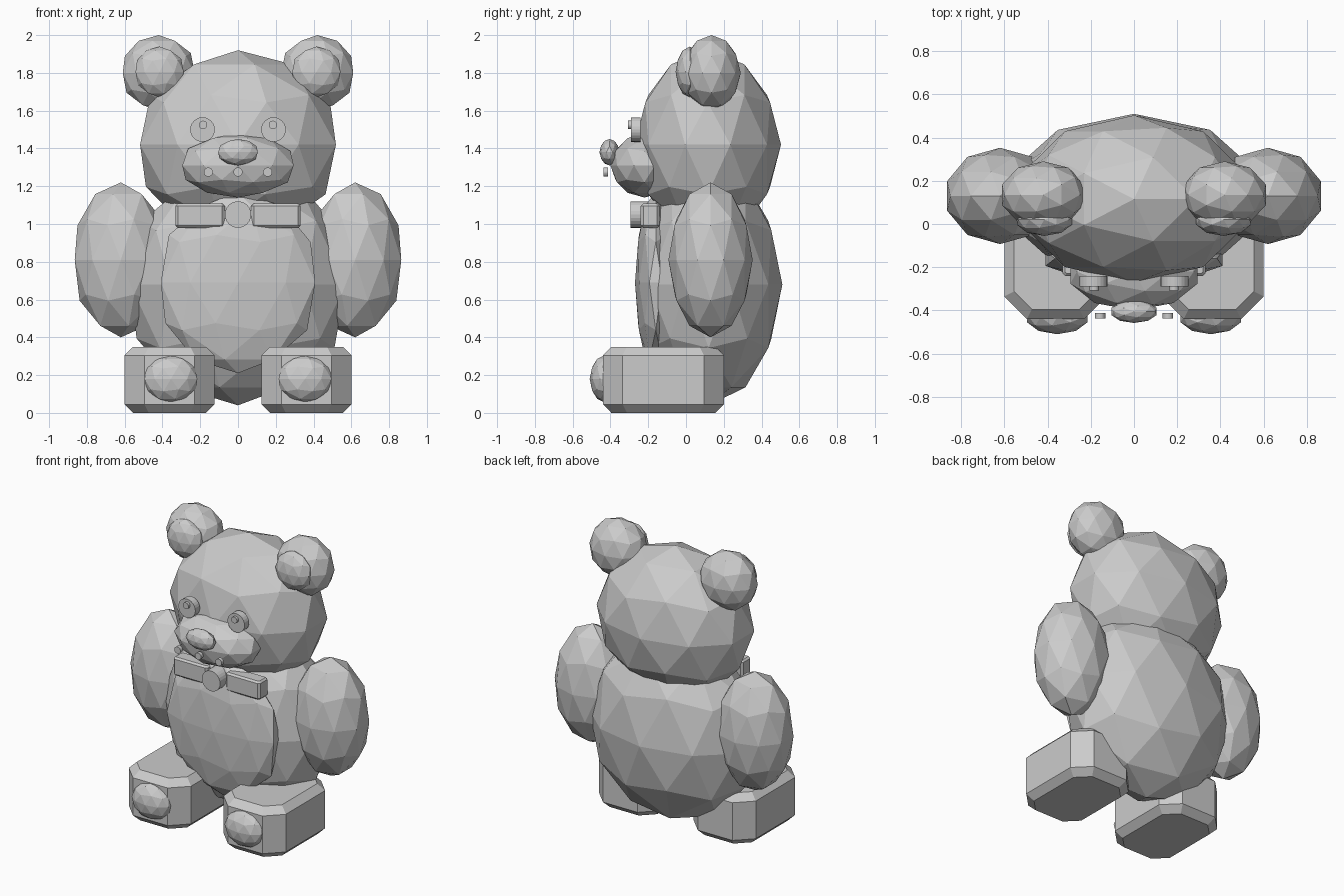
import bpy
import bmesh
from mathutils import Matrix, Vector

cube = bpy.data.objects.get("Cube")
if cube:
    bpy.data.objects.remove(cube, do_unlink=True)

# One plain grey for the whole figure
grey = bpy.data.materials.new("plain grey")
grey.use_nodes = True
colour = (0.6, 0.6, 0.6, 1)
grey.diffuse_color = colour
grey.node_tree.nodes["Principled BSDF"].inputs["Base Color"].default_value = colour


def finish(name, bm, paired):
    """Turn a bmesh into a flat shaded object, mirrored across x if paired."""
    bmesh.ops.recalc_face_normals(bm, faces=bm.faces)
    mesh = bpy.data.meshes.new(name)
    bm.to_mesh(mesh)
    bm.free()
    mesh.materials.append(grey)
    obj = bpy.data.objects.new(name, mesh)
    bpy.context.collection.objects.link(obj)
    if paired:
        obj.modifiers.new("mirror", 'MIRROR').use_mirror_merge = False
    return obj


def ball(name, centre, radii, paired=False):
    bm = bmesh.new()
    bmesh.ops.create_icosphere(bm, subdivisions=2, radius=1)
    bm.transform(Matrix.Translation(centre) @ Matrix.Diagonal(Vector(radii)).to_4x4())
    finish(name, bm, paired)


def disc(name, centre, radius, depth, paired=False):
    bm = bmesh.new()
    bmesh.ops.create_cone(bm, cap_ends=True, segments=24, radius1=radius,
                          radius2=radius, depth=depth)
    bm.transform(Matrix.Translation(centre) @ Matrix.Rotation(1.5707963, 4, 'X'))
    finish(name, bm, paired)


def chamfered_block(name, low, high, corner, rim, paired=False):
    """Block with cut vertical corners and a sloped rim at top and bottom."""
    bm = bmesh.new()
    rings = []
    for z, inset in ((low[2], rim), (low[2] + rim, 0), (high[2] - rim, 0), (high[2], rim)):
        x0, y0 = low[0] + inset, low[1] + inset
        x1, y1 = high[0] - inset, high[1] - inset
        c = corner - inset * 0.5
        outline = [(x0 + c, y0), (x1 - c, y0), (x1, y0 + c), (x1, y1 - c),
                   (x1 - c, y1), (x0 + c, y1), (x0, y1 - c), (x0, y0 + c)]
        rings.append([bm.verts.new((x, y, z)) for x, y in outline])
    for a, b in zip(rings, rings[1:]):
        for i in range(8):
            j = (i + 1) % 8
            bm.faces.new((a[i], a[j], b[j], b[i]))
    bm.faces.new(rings[0])
    bm.faces.new(rings[-1])
    finish(name, bm, paired)


# Body and limbs
ball("body", (0, 0.12, 0.68), (0.6, 0.39, 0.64))
ball("belly", (0, -0.16, 0.69), (0.43, 0.11, 0.48))
ball("arms", (0.62, 0.13, 0.81), (0.257, 0.223, 0.41), True)
chamfered_block("feet", (0.125, -0.44, 0), (0.6, 0.2, 0.35), 0.105, 0.045, True)
ball("toe_pads", (0.355, -0.43, 0.18), (0.147, 0.08, 0.125), True)

# Head and ears
ball("head", (0, 0.115, 1.42), (0.545, 0.388, 0.5))
ball("ears", (0.42, 0.135, 1.8), (0.2, 0.155, 0.2), True)
ball("inner_ears", (0.415, 0.02, 1.805), (0.134, 0.075, 0.134), True)

# Face
ball("muzzle", (0, -0.22, 1.31), (0.31, 0.18, 0.17))
ball("nose", (0, -0.405, 1.38), (0.11, 0.053, 0.07))
disc("eyes", (0.188, -0.265, 1.5), 0.065, 0.05, True)
disc("pupils", (0.185, -0.295, 1.525), 0.022, 0.025, True)
disc("muzzle_dots", (0.157, -0.425, 1.275), 0.024, 0.025, True)
disc("centre_dot", (0, -0.425, 1.275), 0.024, 0.025)

# Bow tie
chamfered_block("bow_sides", (0.07, -0.24, 0.98), (0.332, -0.14, 1.108), 0.014, 0.012, True)
disc("bow_knot", (0, -0.245, 1.05), 0.07, 0.1)
